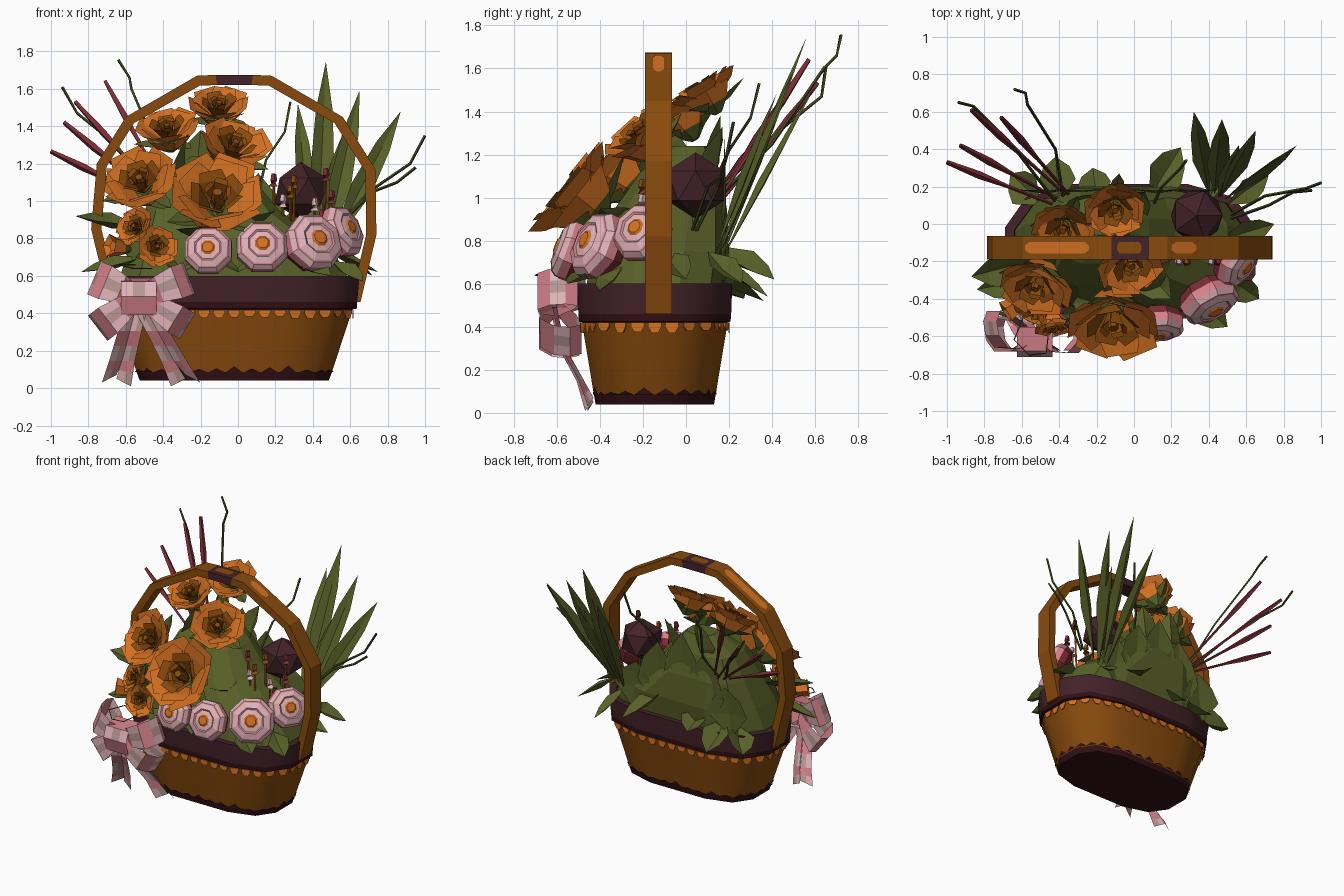
import bpy, math, random
from mathutils import Vector as V

if "Cube" in bpy.data.objects:
    bpy.data.objects.remove(bpy.data.objects["Cube"])
random.seed(4)

PALETTE = {
    "orange": (0.66, 0.165, 0.016), "wicker_brown": (0.25, 0.070, 0.004),
    "maroon": (0.056, 0.016, 0.021), "deep_maroon": (0.030, 0.005, 0.007),
    "leaf_green": (0.098, 0.118, 0.021), "dark_green": (0.050, 0.060, 0.014),
    "pale_pink": (0.74, 0.45, 0.48), "rose_pink": (0.66, 0.22, 0.25),
    "berry_red": (0.20, 0.024, 0.034), "dusty_pink": (0.48, 0.31, 0.29)}
MATS = {}
for k, c in PALETTE.items():
    MATS[k] = bpy.data.materials.new(k)
    MATS[k].diffuse_color = (*c, 1)


class Part:
    """Collects faces with a colour each, then makes one object."""
    def __init__(self):
        self.v, self.f, self.m = [], [], []

    def add(self, verts, faces, mats):
        o = len(self.v)
        self.v += [tuple(p) for p in verts]
        self.f += [[i + o for i in f] for f in faces]
        self.m += [mats] * len(faces) if isinstance(mats, str) else mats

    def done(self, name, smooth=False):
        me = bpy.data.meshes.new(name)
        me.from_pydata(self.v, [], self.f)
        used = sorted(set(self.m))
        for k in used:
            me.materials.append(MATS[k])
        for p, k in zip(me.polygons, self.m):
            p.material_index = used.index(k)
            p.use_smooth = smooth
        if smooth:
            me.set_sharp_from_angle(angle=math.radians(40))
        bpy.context.collection.objects.link(bpy.data.objects.new(name, me))

    def loft(self, rings, mats, cap0=None, cap1=None):
        n = len(rings[0])
        fs, ms = [], []
        for i in range(len(rings) - 1):
            for j in range(n):
                k = (j + 1) % n
                fs.append([i*n + j, i*n + k, (i+1)*n + k, (i+1)*n + j])
                ms.append(mats if isinstance(mats, str) else mats[i])
        if cap0:
            fs.append(list(range(n))[::-1]); ms.append(cap0)
        if cap1:
            fs.append([(len(rings) - 1)*n + j for j in range(n)]); ms.append(cap1)
        self.add([p for r in rings for p in r], fs, ms)

    def tube(self, pts, radii, mat, n=4):
        pts = [V(p) for p in pts]
        rings = []
        for i, p in enumerate(pts):
            fr = frame(p, pts[min(i+1, len(pts)-1)] - pts[max(i-1, 0)])
            r = radii[min(i, len(radii) - 1)]
            rings.append([fr(r*math.cos(a*math.tau/n), r*math.sin(a*math.tau/n), 0) for a in range(n)])
        self.loft(rings, mat, mat, mat)

    def leaf(self, base, tip, w, mat="leaf_green", up=(0, -0.3, 1), fold=0.15, wide=0.45):
        b, t = V(base), V(tip)
        d = t - b
        s = d.cross(V(up)).normalized()
        u = s.cross(d).normalized()
        m = b + d*wide - u*w*fold
        e = b + d*(wide + 0.3) - u*w*fold*0.5
        l, r = m + s*w/2 + u*w*fold*2, m - s*w/2 + u*w*fold*2
        l2, r2 = e + s*w*0.36 + u*w*fold, e - s*w*0.36 + u*w*fold
        self.add([b, m, e, t, l, l2, r, r2],
                 [[0, 1, 4], [1, 2, 5, 4], [2, 3, 5], [0, 6, 1], [1, 6, 7, 2], [2, 7, 3]], mat)


def frame(c, n):
    c, z = V(c), V(n).normalized()
    x = z.cross(V((0, 0, 1)))
    x = V((1, 0, 0)) if x.length < 0.05 else x.normalized()
    y = z.cross(x)
    return lambda a, b, h: c + x*a + y*b + z*h


# Oval outline shared by basket and greenery
CORNER = [(1, 0.35), (0.83, 0.8), (0.45, 1)]
OUT = CORNER + [(-x, y) for x, y in CORNER[::-1]]
OUT = OUT + [(-x, -y) for x, y in OUT]
def oval(z, ax, ay, cx=-0.02, cy=-0.145):
    return [V((cx + x*ax, cy + y*ay, z)) for x, y in OUT]

# Basket body, dark foot, rim band and soil
p = Part()
p.loft([oval(0.04, 0.505, 0.275), oval(0.085, 0.522, 0.283), oval(0.43, 0.635, 0.34)],
       ["deep_maroon", "wicker_brown"], "deep_maroon")
p.done("basket_body", True)
p = Part()
p.loft([oval(0.42, 0.63, 0.335), oval(0.425, 0.655, 0.352), oval(0.46, 0.657, 0.355), oval(0.6, 0.67, 0.36),
        oval(0.6, 0.62, 0.32), oval(0.56, 0.61, 0.31)],
       ["deep_maroon", "deep_maroon", "maroon", "maroon", "deep_maroon"], None, "deep_maroon")
p.done("basket_rim", True)

# Orange scallops under the rim and dark jags above the foot
p, q = Part(), Part()
def edge_points(z, ax, ay, step):
    o = oval(z, ax, ay)
    for i, a in enumerate(o):
        b = o[(i + 1) % len(o)]
        n = max(1, round((b - a).length / step))
        for k in range(n):
            yield a.lerp(b, (k + 0.5)/n), (b - a).normalized()
for c, d in edge_points(0.405, 0.632, 0.342, 0.085):
    h = random.uniform(0.02, 0.035)
    out = d.cross(V((0, 0, 1)))*0.006
    prof = [(-0.03, 0.014), (-0.032, -0.005), (-0.014, -h), (0.016, -h), (0.032, -0.002), (0.03, 0.014)]
    p.add([c + out*s + d*x + V((0, 0, z)) for s in (1, 0) for x, z in prof],
          [list(range(6))] + [[i, i+6, (i+1) % 6 + 6, (i+1) % 6] for i in range(6)], "orange")
for c, d in edge_points(0.085, 0.526, 0.286, 0.09):
    out = d.cross(V((0, 0, 1)))*0.004
    q.add([c + out - d*0.045, c + out + d*0.045, c + out*2.5 + V((0, 0, random.uniform(0.01, 0.04)))],
          [[0, 1, 2]], "deep_maroon")
p.done("rim_scallops")
q.done("foot_jags")

# Handle: flat hoop with a dark wrapped middle and light worn patches
HOOP = [(-0.69, 0.46), (-0.785, 0.85), (-0.755, 1.2), (-0.6, 1.45), (-0.22, 1.67), (-0.12, 1.675),
        (0.08, 1.675), (0.18, 1.67), (0.56, 1.45), (0.735, 1.17), (0.74, 0.82), (0.655, 0.46)]
p = Part()
rings = []
for x, z in HOOP:
    o = V((x, 0, z))
    i = o + (V((-0.02, 0, min(z, 1.0))) - o).normalized()*0.055
    rings.append([V((a.x, y, a.z)) for a, y in ((o, -0.19), (o, -0.065), (i, -0.065), (i, -0.19))])
p.loft(rings, ["maroon" if i == 5 else "wicker_brown" for i in range(11)], "wicker_brown", "wicker_brown")
for s, t0, t1 in ((3, 0.05, 0.95), (5, 0.15, 0.8), (7, 0.05, 0.4)):
    a, b = V((HOOP[s][0], 0, HOOP[s][1])), V((HOOP[s+1][0], 0, HOOP[s+1][1]))
    d = b - a
    n = V((-d.z, 0, d.x)).normalized()*0.004
    vs = [a + d*t + n + V((0, -0.127 + y, 0)) for t, y in
          ((t0, -0.012), (t0 + .06, -0.03), (t1 - .06, -0.03), (t1, -0.012), (t1, 0.012), (t1 - .06, 0.03), (t0 + .06, 0.03), (t0, 0.012))]
    p.add(vs, [list(range(8))], "orange" if s != 5 else "wicker_brown")
p.done("handle")

# Greenery mound filling the basket
p = Part()
p.loft([oval(0.57, 0.62, 0.32), oval(0.75, 0.54, 0.32, -0.04, -0.12), oval(0.95, 0.36, 0.26, -0.14, -0.07),
        oval(1.12, 0.25, 0.18, -0.17, -0.03), oval(1.24, 0.1, 0.08, -0.15, 0.02)], "leaf_green", None, "leaf_green")
# broad leaves: base, tip, width
for b, t, w in [
        ((-0.5, -0.2, 0.85), (-0.87, -0.28, 0.92), 0.2), ((-0.5, -0.3, 0.7), (-0.84, -0.35, 0.62), 0.16),
        ((-0.4, 0.1, 0.68), (-0.42, 0.36, 0.52), 0.2), ((-0.5, 0.1, 0.65), (-0.66, 0.27, 0.53), 0.2),
        ((0.08, 0.12, 0.78), (0.25, 0.41, 0.62), 0.2), ((-0.2, 0.12, 0.7), (-0.22, 0.3, 0.6), 0.18),
        ((0.4, 0.12, 0.72), (0.5, 0.38, 0.54), 0.12), ((0.5, 0.1, 0.75), (0.72, 0.26, 0.6), 0.14),
        ((0.45, -0.1, 0.75), (0.75, 0.0, 0.62), 0.15), ((0.5, -0.3, 0.68), (0.67, -0.4, 0.57), 0.15),
        ((0.3, -0.4, 0.68), (0.5, -0.55, 0.6), 0.16), ((0.0, -0.4, 0.7), (0.0, -0.56, 0.62), 0.2),
        ((-0.3, -0.4, 0.68), (-0.3, -0.58, 0.62), 0.2), ((-0.25, -0.3, 0.8), (-0.2, -0.55, 0.86), 0.2),
        ((0.0, -0.2, 0.85), (0.2, -0.4, 0.95), 0.2), ((-0.35, 0.0, 1.0), (-0.28, -0.12, 1.33), 0.2),
        ((-0.25, 0.1, 1.0), (-0.2, 0.16, 1.38), 0.2), ((-0.05, 0.08, 1.0), (0.06, 0.17, 1.33), 0.2)]:
    p.leaf(b, t, w)
# upright leaves covering the back
for x, z in ((-0.5, 0.95), (-0.3, 1.15), (-0.1, 1.27), (0.12, 1.15), (0.32, 0.95)):
    p.leaf((x, 0.17, 0.58), (x*0.9, 0.18, z), 0.32, up=(0, 1, 0.1), fold=0.04)
p.done("greenery")

# Tall blade leaves at the right rear
p = Part()
for b, t, w in [((0.40, 0.16, 0.7), (0.32, 0.6, 1.52), 0.11), ((0.43, 0.16, 0.7), (0.47, 0.56, 1.745), 0.13),
                ((0.46, 0.14, 0.7), (0.65, 0.5, 1.59), 0.12), ((0.48, 0.13, 0.72), (0.87, 0.42, 1.48), 0.12),
                ((0.45, 0.14, 0.7), (0.56, 0.42, 1.36), 0.11)]:
    p.leaf(b, t, w, up=(0.3, -1, 0.35), fold=0.1)
p.done("blade_leaves")

# Thin twigs
p = Part()
for path in [[(-0.38, 0.15, 1.0), (-0.42, 0.4, 1.25), (-0.57, 0.64, 1.6), (-0.58, 0.7, 1.66), (-0.64, 0.72, 1.755)],
             [(-0.42, 0.12, 1.0), (-0.65, 0.42, 1.3), (-0.86, 0.63, 1.47), (-0.94, 0.65, 1.61)],
             [(0.1, 0.1, 1.0), (0.15, 0.2, 1.22), (0.25, 0.3, 1.37), (0.28, 0.34, 1.53)],
             [(0.52, 0.05, 0.85), (0.7, 0.15, 1.05), (0.92, 0.19, 1.2), (1.0, 0.22, 1.35)],
             [(0.52, 0.03, 0.85), (0.72, 0.1, 1.05), (0.85, 0.17, 1.1), (0.95, 0.18, 1.18)]]:
    p.tube(path, [0.009, 0.008], "dark_green")
p.tube([(-0.55, -0.4, 0.66), (-0.64, -0.62, 0.66), (-0.56, -0.7, 0.64), (-0.47, -0.69, 0.64), (-0.46, -0.6, 0.64)], [0.004], "dark_green", 3)
p.done("twigs")

# Red spikes at the left rear
p = Part()
for b, t in [((-0.42, 0.1, 0.98), (-1.0, 0.33, 1.265)), ((-0.4, 0.13, 0.98), (-0.93, 0.42, 1.42)),
             ((-0.37, 0.16, 0.98), (-0.87, 0.61, 1.53)), ((-0.35, 0.16, 1.0), (-0.71, 0.57, 1.64))]:
    b, t = V(b), V(t)
    p.tube([b, b.lerp(t, 0.45), b.lerp(t, 0.7), t], [0.008, 0.01, 0.021, 0.012], "berry_red")
p.done("red_spikes")

# Orange roses: a deep back cup with layers of broad overlapping petals
def rose(name, c, n, r):
    p = Part()
    fr = frame(c, n)
    for k, (R, h, cnt) in enumerate([(1, 0.0, 6), (0.84, 0.04, 5), (0.56, 0.05, 5), (0.3, 0.05, 5)]):
        for i in range(cnt):
            a0 = (i + 0.5*k) * math.tau / cnt + random.uniform(-0.1, 0.1)
            g = random.uniform(0.95, 1.05) * R * r
            z = h*r + random.uniform(-0.05, 0.05)*r
            pt = lambda da, q, zz: fr(g*q*math.cos(a0+da), g*q*math.sin(a0+da), zz)
            p.add([pt(-0.55, 0.3, -0.5*r), pt(0.55, 0.3, -0.5*r), pt(0.64, 0.8, z - 0.22*R*r),
                   pt(0.4, 1.0, z), pt(-0.4, 1.0, z), pt(-0.64, 0.8, z - 0.22*R*r)],
                  [[0, 1, 2, 5], [5, 2, 3, 4]], "orange" if k < 2 else "wicker_brown")
    ring = lambda q, z: [fr(q*r*math.cos(i*math.tau/6), q*r*math.sin(i*math.tau/6), z*r) for i in range(6)]
    p.loft([ring(0.12, -0.95), ring(0.5, -0.65), ring(0.82, -0.24)], ["leaf_green", "orange"], "leaf_green")
    p.loft([ring(0.14, -0.4), ring(0.1, 0.0)], "wicker_brown", None, "wicker_brown")
    for i in range(3):  # green sepals
        a = i*2.1 + 0.4
        p.leaf(fr(0, 0, -0.8*r), fr(1.1*r*math.cos(a), 1.1*r*math.sin(a), -0.45*r), 0.5*r, up=n)
    p.done(name)

for i, (c, n, r) in enumerate([
        ((-0.11, -0.56, 1.05), (0, -0.78, 0.62), 0.265), ((-0.53, -0.35, 1.13), (-0.25, -0.75, 0.6), 0.21),
        ((-0.38, -0.04, 1.41), (-0.15, -0.5, 0.85), 0.175), ((-0.1, 0.07, 1.53), (0, -0.5, 0.85), 0.17),
        ((-0.01, -0.23, 1.32), (0.25, -0.6, 0.75), 0.195), ((-0.43, -0.56, 0.76), (0.1, -0.9, 0.3), 0.115),
        ((-0.56, -0.47, 0.87), (-0.5, -0.7, 0.4), 0.115)]):
    rose("orange_rose_%d" % (i + 1), c, n, r)
p = Part()  # closed bud
fr = frame((-0.62, -0.43, 0.75), (-0.75, -0.5, 0.15))
p.loft([[fr(q*math.cos(j*math.tau/5), q*math.sin(j*math.tau/5), h) for j in range(5)]
        for q, h in ((0.02, -0.05), (0.045, 0.0), (0.065, 0.08), (0.03, 0.06))], ["leaf_green", "orange", "orange"], "leaf_green", "orange")
p.done("orange_bud")

# Pink double flowers: eight-sided domes in rings, with dark red undersides
PROF = [(0.2, -0.95), (0.85, -0.7), (1.0, -0.38), (1.0, -0.08), (0.87, 0.1), (0.81, 0.12), (0.57, 0.22), (0.5, 0.18), (0.3, 0.22), (0.22, 0.28)]
COLS = ["berry_red", "berry_red", "rose_pink", "pale_pink", "rose_pink", "pale_pink", "rose_pink", "pale_pink", "orange"]
for i, (c, n, r) in enumerate([((-0.16, -0.56, 0.745), (-0.05, -0.95, 0.3), 0.135), ((0.13, -0.57, 0.765), (0.05, -0.92, 0.35), 0.145),
                               ((0.42, -0.44, 0.79), (0.45, -0.8, 0.4), 0.165), ((0.58, -0.22, 0.85), (0.75, -0.5, 0.4), 0.145)]):
    p = Part()
    fr = frame(c, n)
    p.loft([[fr(q*r*math.cos((j+.5)*math.tau/8), q*r*math.sin((j+.5)*math.tau/8), h*r) for j in range(8)]
            for q, h in PROF], COLS, "berry_red", "orange")
    p.done("pink_flower_%d" % (i + 1))

# Dark faceted seed ball
bpy.ops.mesh.primitive_ico_sphere_add(subdivisions=1, radius=0.155, location=(0.335, 0.045, 1.055))
ball = bpy.context.object
ball.name = "dark_ball"
ball.data.materials.append(MATS["maroon"])

# Stems, red buds and tiny blossoms around the ball
p = Part()
for x, y, z, m in [(0.19, -0.15, 1.11, "berry_red"), (0.24, -0.2, 1.0, "pale_pink"), (0.3, -0.1, 1.1, "wicker_brown"),
                   (0.41, -0.2, 0.98, "pale_pink"), (0.47, -0.1, 1.14, "berry_red"), (0.5, -0.15, 1.02, "berry_red"),
                   (0.45, -0.2, 0.92, "berry_red"), (0.28, -0.2, 1.05, "wicker_brown")]:
    p.tube([(x*0.9 + 0.03, y, 0.7), (x, y, z)], [0.009, 0.007], "wicker_brown")
    p.tube([(x, y, z - 0.03), (x, y - 0.005, z), (x, y, z + 0.035)], [0.026, 0.02, 0.014], m, 5)
p.tube([(0.335, 0.045, 0.7), (0.335, 0.045, 0.95)], [0.015], "leaf_green")
p.done("buds_and_stems")

# Gingham bow: ribbons split in a woven three-colour grid
def ribbon(p, path, cols=3, sub=1):
    pts = []
    for (a, wa), (b, wb) in zip(path, path[1:]):
        pts += [(a.lerp(b, k/sub), wa.lerp(wb, k/sub)) for k in range(sub)]
    pts.append(path[-1])
    vs = [c + w*(j/cols - 0.5) for c, w in pts for j in range(cols + 1)]
    fs, ms = [], []
    for i in range(len(pts) - 1):
        for j in range(cols):
            a = i*(cols + 1) + j
            fs.append([a, a + 1, a + cols + 2, a + cols + 1])
            ms.append([["rose_pink", "pale_pink"], ["rose_pink", "dusty_pink"]][j % 2][i % 2])
    p.add(vs, fs, ms)

p = Part()
K = V((-0.53, -0.6, 0.49))
f = V((0, 1, 0))
for ex, ez, ey, w in [(-0.77, 0.59, 0.08, 0.19), (-0.26, 0.59, 0.04, 0.18), (-0.75, 0.32, 0.05, 0.17), (-0.27, 0.33, 0.06, 0.16)]:
    d = V((ex, K.y + ey, ez)) - K
    s = V((-d.z, 0, d.x)).normalized()
    ribbon(p, [(K, s*0.09), (K + d*0.4 - f*0.1, s*w*0.8), (K + d*0.75 - f*0.12, s*w), (K + d*0.95 - f*0.07, s*w),
               (K + d, s*w), (K + d*0.92 + f*0.06, s*w), (K + d*0.5 + f*0.06, s*w*0.7), (K, s*0.09)])
for tx, side in ((-0.65, -1), (-0.28, 1)):
    e = V((tx, -0.43, 0.03))
    for u, half in ((V((0.06, -0.02, 0)), 1), (V((0.06, 0.03, 0)), -1)):  # folded lengthwise
        o = u*half*0.5
        ribbon(p, [(K + o, u), (K.lerp(e, 0.4) + V((0, -0.03, 0)) + o, u*1.1), (K.lerp(e, 0.75) + o*1.1, u*1.2),
                   (e + o*1.3 + V((0, 0, 0.02*(half == side))), u*1.3 + V((0, 0, -0.04*half)))], cols=2, sub=2)
# knot
ribbon(p, [(K + V((0, y, z)), V((0.19, 0, 0))) for y, z in ((0.05, 0.1), (-0.08, 0.08), (-0.11, 0), (-0.08, -0.1), (0.05, -0.1))])
p.done("gingham_bow")

for m in bpy.data.materials:
    if m.users and not m.is_grease_pencil:
        m.use_nodes = True
        m.node_tree.nodes["Principled BSDF"].inputs["Base Color"].default_value = m.diffuse_color
